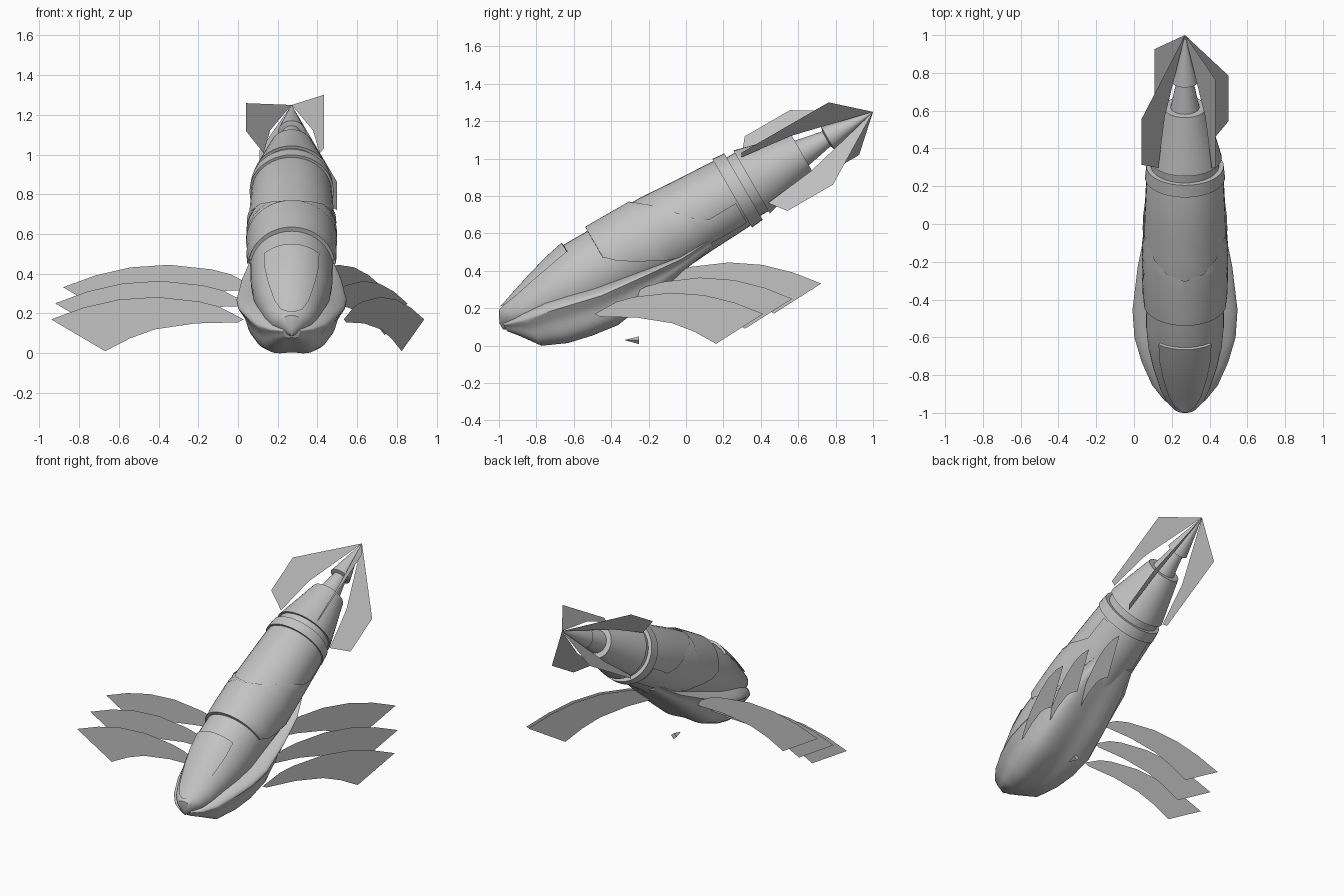
import bpy, bmesh
from math import sin, cos, pi, radians, sqrt

old = bpy.data.objects.get("Cube")
if old:
    bpy.data.objects.remove(old, do_unlink=True)

grey = bpy.data.materials.new("hull_grey")
grey.use_nodes = True
COLOUR = (0.55, 0.55, 0.55, 1)
grey.diffuse_color = COLOUR
grey.node_tree.nodes["Principled BSDF"].inputs["Base Color"].default_value = COLOUR

MID_X = 0.27
CA, SA = cos(radians(30)), sin(radians(30))


def hull_point(t, u, n):
    """t runs from the tail tip to the nose, u sideways, n upward from the axis."""
    return (MID_X + u, 1 - CA * t - SA * n, 1.25 - SA * t + CA * n)


def finish(name, bm, smooth=True):
    mesh = bpy.data.meshes.new(name)
    bm.to_mesh(mesh)
    bm.free()
    ob = bpy.data.objects.new(name, mesh)
    bpy.context.collection.objects.link(ob)
    mesh.materials.append(grey)
    if smooth:
        bpy.ops.object.select_all(action='DESELECT')
        ob.select_set(True)
        bpy.context.view_layer.objects.active = ob
        bpy.ops.object.shade_smooth_by_angle(angle=radians(32))
    return ob


def loft(name, rings, sides=40, lobes=0.0, top=1.0):
    """Skin rings of (t, centre n, half width, half height[, start and end angle])."""
    bm = bmesh.new()
    rows = []
    closed = len(rings[0]) == 4
    for t, cn, rx, rn, *span in rings:
        start, end = [radians(d) for d in span] if span else (-pi, pi)
        row = []
        for i in range(sides if closed else sides + 1):
            a = start + (end - start) * i / sides
            under = cos(a) < 0
            k = 1 + lobes * cos(5 * a) if under else 1
            height = rn if under else rn * top
            row.append(bm.verts.new(hull_point(t, k * rx * sin(a), cn + k * height * cos(a))))
        rows.append(row)
    for a, b in zip(rows, rows[1:]):
        for i in range(sides):
            j = (i + 1) % len(a)
            bm.faces.new((a[i], b[i], b[j], a[j]))
    if closed:
        bm.faces.new(rows[0])
        bm.faces.new(rows[-1])
        bmesh.ops.remove_doubles(bm, verts=bm.verts, dist=0.0003)
        bmesh.ops.recalc_face_normals(bm, faces=bm.faces)
    return finish(name, bm)


# Tail: spike, nozzle, cone and collar
def turned(name, profile):
    return loft(name, [(t, 0, r, r) for t, r in profile])


turned("tail_spike", [(0, 0.001), (0.28, 0.07), (0.29, 0.04)])
turned("tail_nozzle", [(0.27, 0.042), (0.46, 0.08)])
turned("tail_cone", [(0.44, 0.07), (0.44, 0.112), (0.75, 0.195), (0.75, 0.17)])
turned("collar_gap", [(0.73, 0.18), (0.82, 0.18)])
turned("collar_ring", [(0.80, 0.17), (0.80, 0.205), (0.87, 0.212), (0.87, 0.19)])

# Main fuselage, showing through the gap on the back of the outer shell
loft("fuselage", [
    (0.84, 0, 0.195, 0.19), (0.88, 0, 0.203, 0.2), (1.1, 0, 0.214, 0.211),
    (1.3, 0, 0.219, 0.225), (1.4, 0, 0.219, 0.226), (1.55, 0, 0.212, 0.218),
    (1.7, 0, 0.205, 0.21)])

# Outer shell: two halves wrapped round the sides, meeting ahead of the gap
SHELL = [
    (0.88, 0, 0.212, 0.204, 106, 150), (1.05, 0, 0.220, 0.214, 106, 146),
    (1.12, 0, 0.223, 0.219, 92, 143), (1.18, 0, 0.225, 0.224, 75, 140),
    (1.28, 0, 0.228, 0.231, 45, 134), (1.34, 0, 0.229, 0.235, 25, 127),
    (1.37, 0, 0.229, 0.237, 0, 123), (1.5, 0, 0.227, 0.238, 0, 104),
    (1.58, 0, 0.224, 0.238, 0, 92), (1.64, 0, 0.220, 0.237, 0, 78),
    (1.641, 0, 0.20, 0.205, 0, 78)]
for side, s in (("left", 1), ("right", -1)):
    rings = SHELL if s > 0 else [(*r[:4], -r[5], -r[4]) for r in SHELL]
    loft(f"{side}_outer_shell", rings, sides=24)

# Nose and raised canopy
loft("nose", [
    (1.58, 0, 0.208, 0.212), (1.78, 0, 0.206, 0.212), (1.9, 0, 0.195, 0.192),
    (2.02, 0.005, 0.17, 0.155), (2.15, 0.01, 0.132, 0.108),
    (2.22, 0.02, 0.10, 0.075), (2.262, 0.025, 0.06, 0.058), (2.295, 0.0, 0.008, 0.02)])
loft("canopy", [
    (1.788, 0, 0.195, 0.205, -40, 40), (1.792, 0, 0.213, 0.227, -41, 41),
    (1.9, 0, 0.204, 0.204, -42, 42), (2.02, 0.005, 0.179, 0.165, -41, 41),
    (2.15, 0.01, 0.140, 0.118, -38, 38), (2.22, 0.02, 0.107, 0.084, -30, 30),
    (2.25, 0.025, 0.08, 0.072, -10, 10)], sides=16)

# Lobed belly
loft("belly", [
    (1.1, -0.16, 0.15, 0.04), (1.28, -0.17, 0.21, 0.06),
    (1.5, -0.15, 0.25, 0.125), (1.75, -0.125, 0.278, 0.19),
    (1.9, -0.09, 0.268, 0.205), (2.03, -0.06, 0.23, 0.205),
    (2.16, -0.04, 0.175, 0.165), (2.24, -0.015, 0.11, 0.075),
    (2.28, 0.0, 0.045, 0.04)], sides=60, lobes=0.08, top=0.35)

# Tail fins: thin plates standing clear of the cone, two wide and two narrow
INNER = [(0.73, 0.2), (0.44, 0.152)]
WIDE = [(0, 0), (0.38, 0.325), (0.66, 0.325)] + INNER
NARROW = [(0, 0), (0.18, 0.23), (0.72, 0.23)] + INNER
D = sqrt(0.5)
for name, outline, sx, sn in (
        ("upper_right_fin", WIDE, -D, D), ("lower_left_fin", WIDE, D, -D),
        ("upper_left_fin", NARROW, D, D), ("lower_right_fin", NARROW, -D, -D)):
    bm = bmesh.new()
    bm.faces.new([bm.verts.new(hull_point(t, r * sx, r * sn)) for t, r in outline])
    finish(name, bm, smooth=False)

# Upright curved wing blades, three on each side
BLADE = [(-0.03, 0.17), (0.03, 0.2), (0.1, 0.235), (0.2, 0.26), (0.42, 0.283),
         (0.62, 0.27), (0.8, 0.23), (0.97, 0.17), (0.69, 0.01), (0.56, 0.075),
         (0.43, 0.12), (0.22, 0.15), (0, 0.155)]
for side, along, roots in (
        ("left", (0.405, 0.90), ((0.545, -0.46), (0.46, -0.305), (0.335, -0.15))),
        ("right", (-0.97, 0), ((0, -0.455), (0.02, -0.335), (0.06, -0.215)))):
    for i, (x, y) in enumerate(roots):
        bm = bmesh.new()
        bm.faces.new([bm.verts.new((x + along[0] * s, y + along[1] * s, z + 0.081 * i))
                      for s, z in BLADE])
        finish(f"{side}_wing_blade_{i + 1}", bm, smooth=False)

# Small loose pointer under the belly
bm = bmesh.new()
apex = bm.verts.new((MID_X, -0.33, 0.03))
base = [bm.verts.new((MID_X + x, -0.25, z))
        for x, z in ((-0.022, 0.03), (0, 0.008), (0.022, 0.03), (0, 0.05))]
for i in range(4):
    bm.faces.new((apex, base[i], base[(i + 1) % 4]))
bm.faces.new(base)
bmesh.ops.recalc_face_normals(bm, faces=bm.faces)
finish("belly_pointer", bm, smooth=False)
